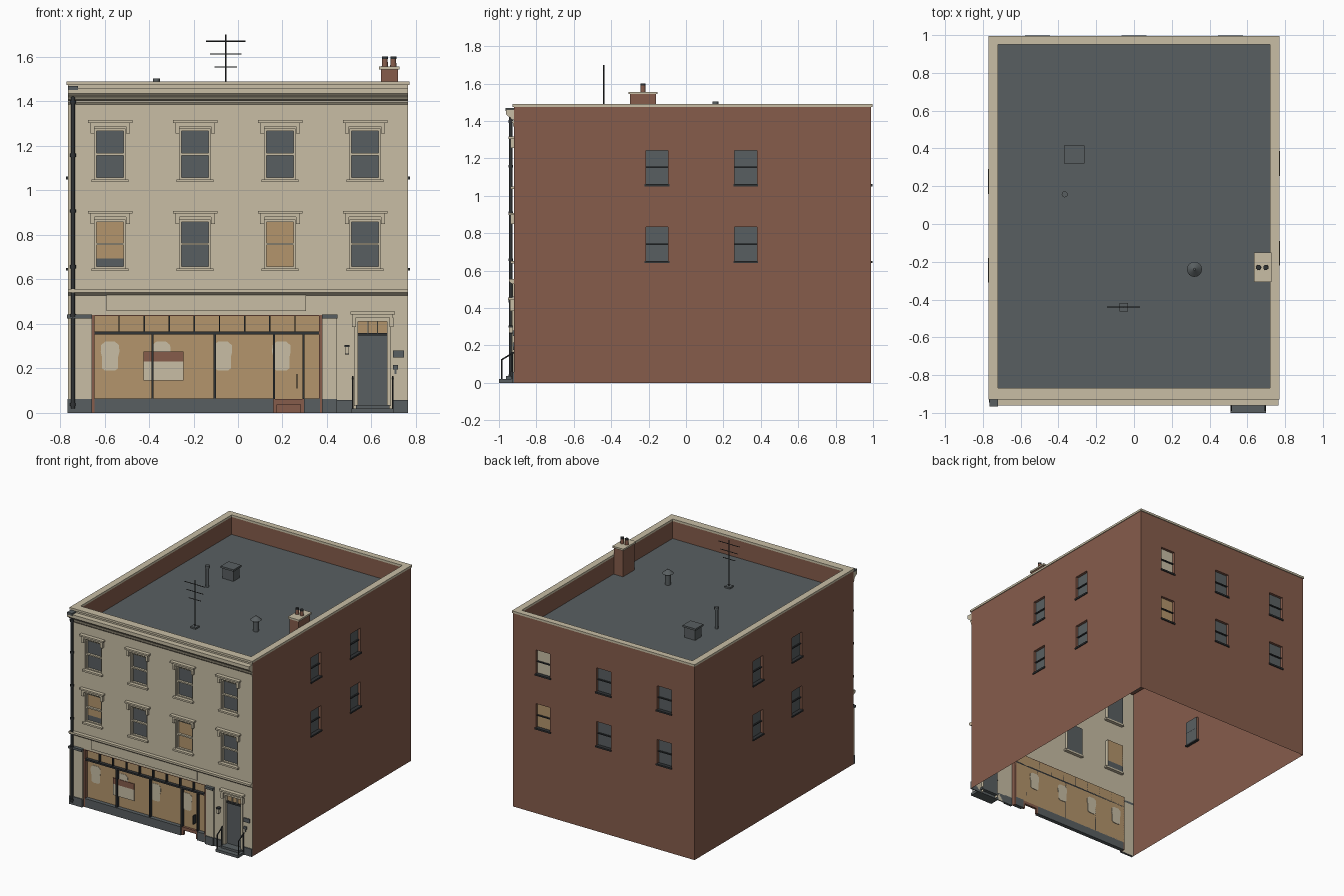
import bpy, bmesh, math
from mathutils import Matrix, Vector

if "Cube" in bpy.data.objects:
    bpy.data.objects.remove(bpy.data.objects["Cube"])

def mat(name, rgb):
    m = bpy.data.materials.new(name)
    lin = [(c / 255 / 12.92) if c < 11 else ((c / 255 + 0.055) / 1.055) ** 2.4 for c in rgb]
    m.diffuse_color = (*lin, 1)
    m.use_nodes = True
    m.node_tree.nodes["Principled BSDF"].inputs["Base Color"].default_value = m.diffuse_color
    return m

CREAM = mat("cream_stone", (200, 190, 165))
TAN = mat("warm_lit_glass", (180, 149, 108))
BRICK = mat("red_brick", (134, 92, 75))
SLATE = mat("slate_grey", (89, 95, 97))
DARK = mat("dark_iron", (48, 51, 53))

def finish(name, bm, material):
    me = bpy.data.meshes.new(name)
    bm.to_mesh(me)
    bm.free()
    me.materials.append(material)
    ob = bpy.data.objects.new(name, me)
    bpy.context.collection.objects.link(ob)
    return ob

def boxes(name, material, items):
    """items: (x0, x1, y0, y1, z0, z1)"""
    bm = bmesh.new()
    for x0, x1, y0, y1, z0, z1 in items:
        c = Vector(((x0 + x1) / 2, (y0 + y1) / 2, (z0 + z1) / 2))
        s = (abs(x1 - x0), abs(y1 - y0), abs(z1 - z0), 1)
        bmesh.ops.create_cube(bm, size=1, matrix=Matrix.Translation(c) @ Matrix.Diagonal(s))
    return finish(name, bm, material)

def rods(name, material, items, seg=12):
    """items: (start, end, radius at start, radius at end)"""
    bm = bmesh.new()
    for a, b, r0, r1 in items:
        a, b = Vector(a), Vector(b)
        q = (b - a).to_track_quat('Z', 'Y').to_matrix().to_4x4()
        bmesh.ops.create_cone(bm, cap_ends=True, segments=seg, radius1=r0, radius2=r1,
                              depth=(b - a).length, matrix=Matrix.Translation((a + b) / 2) @ q)
    for f in bm.faces:
        f.smooth = len(f.verts) == 4 and seg > 8
    return finish(name, bm, material)

def prism(name, material, pts, direction):
    bm = bmesh.new()
    f = bm.faces.new([bm.verts.new(p) for p in pts])
    r = bmesh.ops.extrude_face_region(bm, geom=[f])
    bmesh.ops.translate(bm, vec=direction, verts=[v for v in r['geom'] if isinstance(v, bmesh.types.BMVert)])
    bmesh.ops.recalc_face_normals(bm, faces=bm.faces)
    return finish(name, bm, material)

# Wall planes: u along the wall, v up, d inward from the outer face
X, YF, YB = 0.765, -0.92, 0.99
def front(u, v, d): return (u, YF + d, v)
def back(u, v, d): return (-u, YB - d, v)
def right(u, v, d): return (X - d, u, v)
def left(u, v, d): return (-X + d, -u, v)

def wbox(P, u0, u1, v0, v1, d0, d1):
    a, b = P(u0, v0, d0), P(u1, v1, d1)
    return (a[0], b[0], a[1], b[1], a[2], b[2])

def wall(name, material, P, U0, U1, top, holes, depth):
    """Sheet wall with rectangular openings and their reveals"""
    bm = bmesh.new()
    def quad(*p): bm.faces.new([bm.verts.new(P(*q)) for q in p])
    us = sorted({U0, U1} | {h[i] for h in holes for i in (0, 1)})
    vs = sorted({0, top} | {h[i] for h in holes for i in (2, 3)})
    for a, b in zip(us, us[1:]):
        for c, d in zip(vs, vs[1:]):
            m, n = (a + b) / 2, (c + d) / 2
            if not any(h[0] < m < h[1] and h[2] < n < h[3] for h in holes):
                quad((a, c, 0), (b, c, 0), (b, d, 0), (a, d, 0))
    for a, b, c, d in holes:
        ring = [(a, c), (a, d), (b, d), (b, c)]
        for i in range(4):
            p, q = ring[i], ring[(i + 1) % 4]
            if not (p[1] == 0 and q[1] == 0):
                quad((*p, 0), (*q, 0), (*q, depth), (*p, depth))
    bmesh.ops.remove_doubles(bm, verts=bm.verts, dist=1e-5)
    return finish(name, bm, material)

def panes(name, material, P, rects, depth):
    bm = bmesh.new()
    for a, b, c, d in rects:
        bm.faces.new([bm.verts.new(P(*q, depth)) for q in ((a, c), (b, c), (b, d), (a, d))])
    return finish(name, bm, material)

# Side and rear brick walls with sash windows
ROWS = [(0.65, 0.834), (1.06, 1.243)]
def brick_side(name, P, U0, U1, centres, lit=()):
    holes = [(c - 0.06, c + 0.06, a, b) for c in centres for a, b in ROWS]
    wall(name + "_wall", BRICK, P, U0, U1, 1.476, holes, 0.02)
    panes(name + "_glass", SLATE, P, [h for i, h in enumerate(holes) if i not in lit], 0.02)
    boxes(name + "_sills", DARK, [wbox(P, a - 0.006, b + 0.006, c - 0.01, c + 0.002, -0.008, 0.02) for a, b, c, d in holes])
    boxes(name + "_sash_bars", DARK, [wbox(P, a, b, (c + d) / 2 - 0.004, (c + d) / 2 + 0.004, 0.01, 0.02) for a, b, c, d in holes])
    return holes

brick_side("right", right, YF, YB, (-0.155, 0.32))
brick_side("left", left, -YB, -YF, (-0.225, 0.245))
h = brick_side("rear", back, -X, X, (-0.51, 0, 0.51), lit=(0, 1))
panes("rear_lit_glass", TAN, back, [h[0]], 0.02)
panes("rear_blind", CREAM, back, [h[1]], 0.02)

# Front wall with windows, shop opening and house door opening
SX0, SX1, ST = -0.656, 0.378, 0.44
FC = (-0.575, -0.193, 0.189, 0.571)
FR = [(0.65, 0.868), (1.05, 1.276)]
fw = [(c - 0.07, c + 0.07, a, b) for a, b in FR for c in FC]
wall("front_wall", CREAM, front, -X, X, 1.476, fw + [(SX0, SX1, 0, ST), (0.54, 0.67, 0, 0.41)], 0.025)
panes("front_glass", SLATE, front, [w for i, w in enumerate(fw) if i not in (0, 2)] + [(-0.645, -0.505, 0.65, 0.695)], 0.025)
panes("front_lit_glass", TAN, front, [fw[2], (-0.645, -0.505, 0.695, 0.868)], 0.025)
frames, sills, hoods = [], [], []
for a, b, c, d in fw:
    m, mid = (a + b) / 2, (c + d) / 2
    frames += [wbox(front, *r, 0.008, 0.025) for r in (
        (a, a + 0.009, c, d), (b - 0.009, b, c, d), (a, b, d - 0.009, d), (a, b, c, c + 0.007),
        (a, b, mid - 0.005, mid + 0.005))]
    sills.append(wbox(front, m - 0.083, m + 0.083, c - 0.013, c, -0.018, 0.025))
    hoods += [wbox(front, m - 0.1, m + 0.1, d + 0.028, d + 0.04, -0.028, 0),
              wbox(front, m - 0.09, m + 0.09, d + 0.012, d + 0.028, -0.016, 0)]
    hoods += [wbox(front, m + s - 0.009, m + s + 0.009, d - 0.02, d + 0.028, -0.018, 0) for s in (-0.08, 0.08)]
boxes("front_window_frames", CREAM, frames)
boxes("front_window_sills", CREAM, sills)
boxes("front_window_hoods", CREAM, hoods)

# Cornice, lower moulding and string course
def moulding(name, yz):
    prism(name, CREAM, [(-X, y, z) for y, z in yz], (2 * X, 0, 0))
moulding("cornice", [(YF, 1.46), (-0.962, 1.46), (-0.962, 1.435), (-0.955, 1.428), (-0.94, 1.418), (-0.933, 1.408), (YF, 1.405)])
moulding("cornice_bed", [(YF, 1.403), (-0.932, 1.403), (-0.932, 1.395), (-0.924, 1.385), (-0.924, 1.37), (YF, 1.37)])
moulding("string_course", [(YF, 0.556), (-0.947, 0.556), (-0.947, 0.542), (-0.932, 0.53), (YF, 0.528)])
boxes("fascia_panel", CREAM, [wbox(front, -0.59, 0.305, 0.458, 0.53, -0.008, 0)])

# Shopfront
panes("shop_glass", TAN, front, [(SX0, 0.16, 0.06, ST), (0.16, 0.297, 0.06, ST), (0.297, SX1, 0.06, ST)], 0.03)
boxes("shop_stall_riser", SLATE, [wbox(front, SX0 + 0.01, 0.16, 0, 0.065, 0, 0.03), wbox(front, 0.297, SX1 - 0.01, 0, 0.065, 0, 0.03)])
boxes("shop_frame", BRICK, [wbox(front, SX0, SX0 + 0.01, 0, ST, 0, 0.03), wbox(front, SX1 - 0.014, SX1, 0, ST, 0, 0.03),
      wbox(front, SX0, SX1, ST - 0.005, ST, 0, 0.03), wbox(front, 0.16, 0.175, 0, 0.06, 0.012, 0.03),
      wbox(front, 0.282, 0.297, 0, 0.06, 0.012, 0.03), wbox(front, 0.16, 0.297, 0.038, 0.062, 0.012, 0.03)])
bars = [wbox(front, SX0 + 0.01, SX1 - 0.014, 0.353, 0.365, 0.005, 0.03)]
bars += [wbox(front, x - 0.005, x + 0.005, 0.062, 0.355, 0.005, 0.03) for x in (-0.384, -0.105, 0.162, 0.295)]
bars += [wbox(front, x - 0.003, x + 0.003, 0.365, ST - 0.005, 0.01, 0.03) for x in [-0.535 + 0.113 * i for i in range(8)]]
bars.append(wbox(front, 0.262, 0.268, 0.11, 0.175, 0.0, 0.03))
boxes("shop_glazing_bars", DARK, bars)
# Display silhouettes and poster
half = [(0.022, 0.19), (0.036, 0.2), (0.036, 0.25), (0.042, 0.275), (0.04, 0.305), (0.022, 0.32)]
outline = half + [(-u, v) for u, v in reversed(half)]
for i, c in enumerate((-0.575, -0.345, -0.068, 0.195)):
    prism("display_figure_%d" % i, CREAM, [front(c + u, v, 0.028) for u, v in outline], (0, 0.006, 0))
boxes("poster_header", BRICK, [wbox(front, -0.424, -0.245, 0.23, 0.275, 0.02, 0.024)])
boxes("poster_sheet", CREAM, [wbox(front, -0.424, -0.245, 0.145, 0.23, 0.02, 0.024)])

# Pilasters, caps and plinths
boxes("pilasters", CREAM, [wbox(front, -0.765, SX0, 0.06, 0.425, -0.012, 0), wbox(front, SX1, 0.445, 0.06, 0.425, -0.012, 0)])
boxes("pilaster_caps", SLATE, [wbox(front, -0.768, SX0, 0.425, 0.442, -0.025, 0), wbox(front, SX1, 0.448, 0.425, 0.442, -0.025, 0)])
boxes("plinths", SLATE, [wbox(front, -0.766, SX0, 0, 0.063, -0.018, 0), wbox(front, SX1, 0.446, 0, 0.063, -0.018, 0),
      wbox(front, 0.446, 0.515, 0, 0.058, -0.008, 0), wbox(front, 0.695, X, 0, 0.058, -0.008, 0)])

# House door, hood, steps and railings
boxes("house_door", SLATE, [wbox(front, 0.54, 0.67, 0.03, 0.35, 0.018, 0.025)])
boxes("door_rail", DARK, [wbox(front, 0.54, 0.67, 0.347, 0.36, 0.008, 0.025)])
panes("door_fanlight", TAN, front, [(0.54, 0.67, 0.36, 0.41)], 0.022)
boxes("fanlight_bars", CREAM, [wbox(front, x - 0.003, x + 0.003, 0.36, 0.41, 0.012, 0.022) for x in (0.583, 0.627)])
boxes("door_surround", CREAM, [wbox(front, *r, -0.008, 0) for r in ((0.522, 0.54, 0.03, 0.43), (0.67, 0.688, 0.03, 0.43), (0.54, 0.67, 0.41, 0.43))])
boxes("door_hood", CREAM, [wbox(front, 0.505, 0.705, 0.442, 0.456, -0.032, 0), wbox(front, 0.515, 0.695, 0.428, 0.442, -0.02, 0),
      wbox(front, 0.512, 0.53, 0.385, 0.428, -0.02, 0), wbox(front, 0.68, 0.698, 0.385, 0.428, -0.02, 0)])
boxes("door_steps", SLATE, [(0.51, 0.70, -1.0, YF, 0, 0.02), (0.53, 0.68, -0.962, YF + 0.025, 0.02, 0.036)])
rails = []
for x in (0.515, 0.695):
    rails += [((x, -0.985, 0.02), (x, -0.985, 0.125), 0.004, 0.004), ((x, -0.93, 0.02), (x, -0.93, 0.165), 0.004, 0.004),
              ((x, -0.988, 0.122), (x, -0.92, 0.163), 0.004, 0.004)]
rods("step_railings", DARK, rails, 6)
# Wall lantern and utility boxes
boxes("lantern", CREAM, [wbox(front, 0.481, 0.499, 0.268, 0.296, -0.025, -0.006)])
boxes("lantern_cap", DARK, [wbox(front, 0.478, 0.502, 0.296, 0.306, -0.028, 0), wbox(front, 0.482, 0.498, 0.263, 0.268, -0.024, -0.006)])
boxes("wall_boxes", SLATE, [wbox(front, 0.697, 0.745, 0.25, 0.28, -0.008, 0), wbox(front, 0.697, 0.72, 0.195, 0.215, -0.008, 0),
      wbox(front, 0.704, 0.712, 0.175, 0.195, -0.005, 0)])

# Drainpipe with hopper and brackets
rods("drainpipe", DARK, [((-0.742, -0.937, 0.02), (-0.742, -0.937, 1.455), 0.009, 0.009)] +
     [((-0.742, -0.937, z), (-0.742, -0.937, z + 0.015), 0.013, 0.013) for z in (0.03, 0.43, 0.65, 0.9, 1.15, 1.39)])
boxes("rain_hopper", SLATE, [(-0.764, -0.72, -0.966, YF, 1.452, 1.47)])

# Roof, inner parapet and coping
RZ, IX, IF, IB = 1.34, 0.722, -0.87, 0.953
boxes("roof_deck", SLATE, [(-IX, IX, IF, IB, RZ - 0.01, RZ)])
boxes("parapet", BRICK, [(-X + 0.022, -IX, YF + 0.022, YB - 0.022, RZ - 0.01, 1.476), (IX, X - 0.022, YF + 0.022, YB - 0.022, RZ - 0.01, 1.476),
      (-IX, IX, YF + 0.03, IF, RZ - 0.01, 1.476), (-IX, IX, IB, YB - 0.022, RZ - 0.01, 1.476)])
boxes("coping", CREAM, [(-0.77, -IX + 0.003, -0.928, 0.996, 1.474, 1.49), (IX - 0.003, 0.77, -0.928, 0.996, 1.474, 1.49),
      (-IX, IX, -0.928, IF + 0.003, 1.474, 1.49), (-IX, IX, IB - 0.003, 0.996, 1.474, 1.49)])

# Chimney with pots
boxes("chimney_stack", BRICK, [(0.643, 0.72, -0.3, -0.16, RZ, 1.543)])
boxes("chimney_cap", CREAM, [(0.634, 0.727, -0.307, -0.152, 1.543, 1.556)])
rods("chimney_pots", BRICK, [((x, -0.23, 1.556), (x, -0.23, 1.6), 0.014, 0.012) for x in (0.66, 0.698)])
rods("chimney_pot_mouths", DARK, [((x, -0.23, 1.59), (x, -0.23, 1.601), 0.0135, 0.0135) for x in (0.66, 0.698)])

# Aerial, cowl vent, soil pipe and roof hatch
ax, ay = -0.055, -0.44
rods("aerial", DARK, [((ax, ay, RZ), (ax, ay, 1.70), 0.004, 0.004)] +
     [((ax - w, ay, z), (ax + w, ay, z), 0.003, 0.003) for w, z in ((0.088, 1.67), (0.07, 1.613), (0.05, 1.555))], 6)
boxes("aerial_base", SLATE, [(ax - 0.022, ax + 0.022, ay - 0.022, ay + 0.022, RZ, RZ + 0.012)])
rods("cowl_vent", SLATE, [((0.32, -0.24, RZ), (0.32, -0.24, 1.43), 0.02, 0.02), ((0.32, -0.24, 1.425), (0.32, -0.24, 1.455), 0.04, 0.006)], 16)
rods("soil_pipe", SLATE, [((-0.367, 0.157, RZ), (-0.367, 0.157, 1.49), 0.012, 0.012), ((-0.367, 0.157, 1.485), (-0.367, 0.157, 1.503), 0.016, 0.016)])
boxes("roof_hatch", SLATE, [(-0.36, -0.27, 0.33, 0.405, RZ, 1.42), (-0.37, -0.262, 0.32, 0.415, 1.42, 1.434)])
